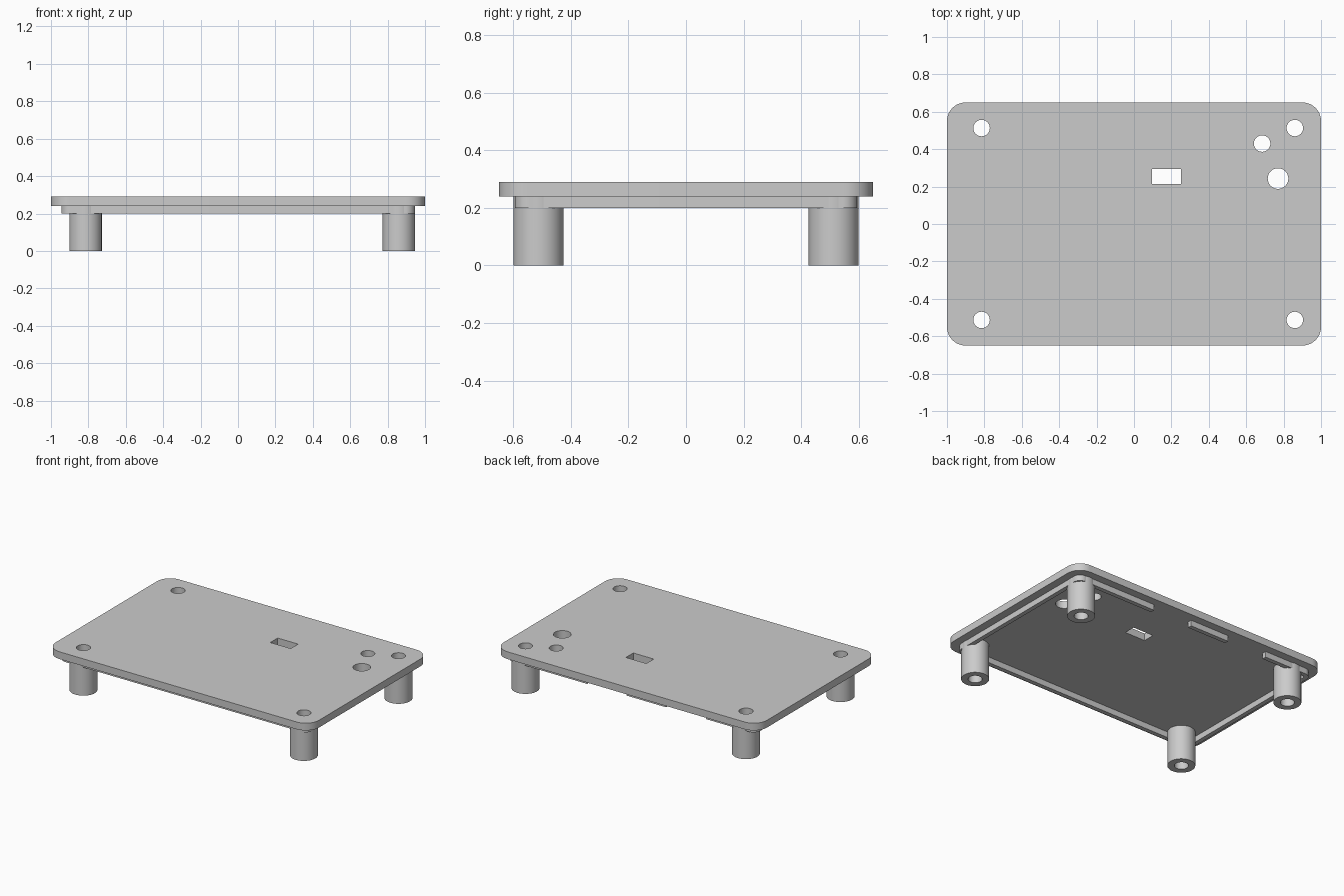
import bpy, bmesh
from math import sin, cos, pi, radians

cube = bpy.data.objects.get("Cube")
if cube:
    bpy.data.objects.remove(cube, do_unlink=True)

grey = bpy.data.materials.new("plain grey")
grey.use_nodes = True
colour = (0.6, 0.6, 0.6, 1)
grey.diffuse_color = colour
grey.node_tree.nodes["Principled BSDF"].inputs["Base Color"].default_value = colour


def circle(x, y, r, n=48):
    return [(x + r * cos(2 * pi * i / n), y + r * sin(2 * pi * i / n)) for i in range(n)]


def rect(x0, x1, y0, y1):
    return [(x0, y0), (x1, y0), (x1, y1), (x0, y1)]


def rounded(hx, hy, r, n=12):
    """Rounded rectangle, anticlockwise from the back left-hand corner (-x, +y)."""
    pts = []
    for k, (sx, sy) in enumerate([(-1, 1), (-1, -1), (1, -1), (1, 1)]):
        for i in range(n + 1):
            a = pi / 2 * (k + 1 + i / n)
            pts.append((sx * (hx - r) + r * cos(a), sy * (hy - r) + r * sin(a)))
    return pts


def slab(name, outlines, z0, z1):
    """Extrude filled outlines; outlines inside others become holes."""
    curve = bpy.data.curves.new(name + "_outline", 'CURVE')
    curve.dimensions = '2D'
    curve.fill_mode = 'BOTH'
    curve.extrude = (z1 - z0) / 2
    for pts in outlines:
        s = curve.splines.new('POLY')
        s.points.add(len(pts) - 1)
        for p, (x, y) in zip(s.points, pts):
            p.co = (x, y, 0, 1)
        s.use_cyclic_u = True
    helper = bpy.data.objects.new(name + "_outline", curve)
    bpy.context.collection.objects.link(helper)
    bpy.context.view_layer.update()
    deps = bpy.context.evaluated_depsgraph_get()
    mesh = bpy.data.meshes.new_from_object(helper.evaluated_get(deps))
    bpy.data.objects.remove(helper, do_unlink=True)
    mesh.name = name
    bm = bmesh.new()
    bm.from_mesh(mesh)
    bmesh.ops.remove_doubles(bm, verts=bm.verts, dist=1e-5)
    bmesh.ops.recalc_face_normals(bm, faces=bm.faces)
    bmesh.ops.translate(bm, verts=bm.verts, vec=(0, 0, (z0 + z1) / 2))
    bm.to_mesh(mesh)
    bm.free()
    mesh.materials.clear()
    mesh.materials.append(grey)
    ob = bpy.data.objects.new(name, mesh)
    bpy.context.collection.objects.link(ob)
    bpy.ops.object.select_all(action='DESELECT')
    ob.select_set(True)
    bpy.context.view_layer.objects.active = ob
    bpy.ops.object.shade_smooth_by_angle(angle=radians(30))
    return ob


UNDER, TOP, LIP = 0.24, 0.29, 0.20
BORE = 0.044
legs = {"front_left_leg": (0.86, -0.513), "front_right_leg": (-0.815, -0.513),
        "back_left_leg": (0.86, 0.513), "back_right_leg": (-0.815, 0.513)}

# Top plate with screw holes, two round openings and a slot
holes = [circle(x, y, BORE) for x, y in legs.values()]
holes += [circle(0.685, 0.43, BORE), circle(0.77, 0.243, 0.055), rect(0.095, 0.25, 0.215, 0.295)]
slab("top_plate", [rounded(1, 0.65, 0.1)] + holes, UNDER, TOP)

# Locating lip under the plate, broken by two gaps along the back
HX, HY, T = 0.945, 0.595, 0.03
outer = [(-0.57, HY)] + rounded(HX, HY, 0.05) + [(0.335, HY)]
inner = [(-0.57, HY - T)] + rounded(HX - T, HY - T, 0.02) + [(0.335, HY - T)]
slab("under_lip", [outer + inner[::-1]], LIP, UNDER)
slab("back_lip_segment", [rect(-0.265, 0.035, HY - T, HY)], LIP, UNDER)

# Hollow legs
for name, (x, y) in legs.items():
    slab(name, [circle(x, y, 0.087), circle(x, y, BORE)], 0, UNDER)
